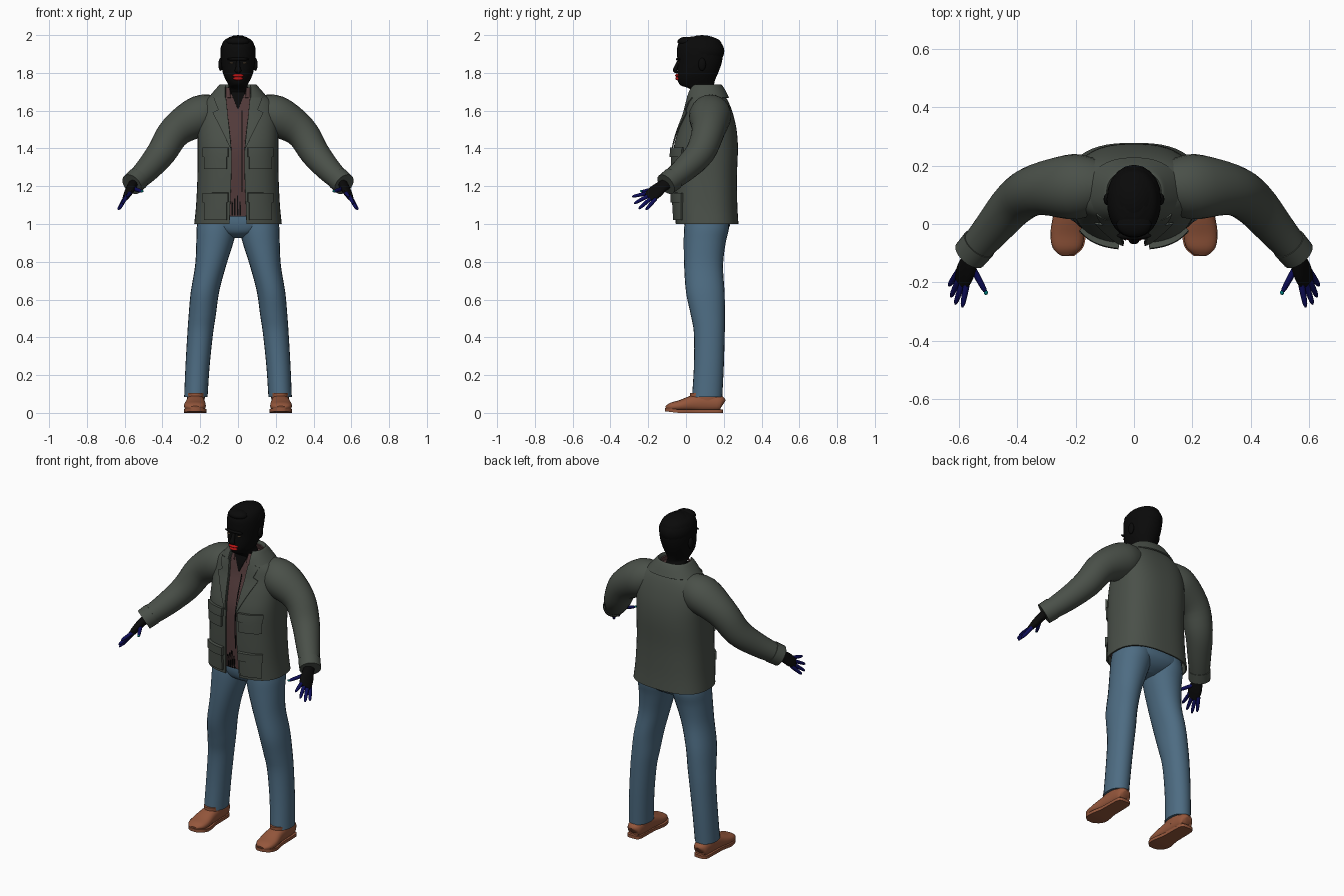
import bpy, bmesh, math
from mathutils import Vector

if "Cube" in bpy.data.objects:
    bpy.data.objects.remove(bpy.data.objects["Cube"])


def material(name, *rgb):
    m = bpy.data.materials.new(name)
    m.use_nodes = True
    m.diffuse_color = (*rgb, 1)
    bsdf = m.node_tree.nodes["Principled BSDF"]
    bsdf.inputs["Base Color"].default_value = (*rgb, 1)
    return m


JACKET = material("jacket_grey_green", .068, .08, .066)
JEANS = material("denim_blue", .075, .15, .225)
LEATHER = material("brown_leather", .3, .095, .045)
SHIRT = material("maroon_shirt", .085, .043, .043)
BLACK = material("black", .003, .003, .003)
RED = material("lip_red", .5, .008, .008)
NAVY = material("finger_navy", .004, .004, .1)
TEAL = material("nail_teal", 0, .2, .2)
TAN = material("eye_tan", .3, .2, .12)


def finish(name, bm, mat, thick=0.0):
    bmesh.ops.recalc_face_normals(bm, faces=bm.faces)
    if thick:
        bmesh.ops.solidify(bm, geom=bm.faces[:], thickness=thick)
        bmesh.ops.recalc_face_normals(bm, faces=bm.faces)
    me = bpy.data.meshes.new(name)
    bm.to_mesh(me)
    bm.free()
    me.materials.append(mat)
    me.shade_smooth()
    me.set_sharp_from_angle(angle=math.radians(45))
    ob = bpy.data.objects.new(name, me)
    bpy.context.collection.objects.link(ob)
    return ob


def spline(rows, k=4):
    """Catmull-Rom interpolation between rows of numbers."""
    out = []
    for i in range(len(rows) - 1):
        a, b, c, d = (rows[min(max(i + j, 0), len(rows) - 1)] for j in (-1, 0, 1, 2))
        for s in range(k):
            t = s / k
            out.append([q + t / 2 * (r - p + t * (2 * p - 5 * q + 4 * r - e + t * (3 * (q - r) + e - p)))
                        for p, q, r, e in zip(a, b, c, d)])
    return out + [list(rows[-1])]


def loft(name, rings, mat, closed=True, thick=0.0):
    bm = bmesh.new()
    vs = [[bm.verts.new(p) for p in ring] for ring in rings]
    n = len(vs[0])
    for a, b in zip(vs, vs[1:]):
        for i in range(n if closed else n - 1):
            j = (i + 1) % n
            bm.faces.new((a[i], a[j], b[j], b[i]))
    if closed and not thick:
        bm.faces.new(vs[0])
        bm.faces.new(vs[-1])
    return finish(name, bm, mat, thick)


def power(v, p):
    return math.copysign(abs(v) ** (2 / p), v)


def level_ring(z, cx, rx, yf, yb, gap=0.0, p=2.4, n=32):
    """Horizontal rounded ring, left open at the front when gap is set."""
    t0 = math.asin((gap / rx) ** (p / 2)) if gap else 0
    steps = n if gap else n - 1
    ring = []
    for i in range(n):
        t = t0 + (2 * math.pi - 2 * t0) * i / (steps if not gap else n - 1) if gap else 2 * math.pi * i / n
        ring.append((cx + rx * power(math.sin(t), p),
                     (yf + yb) / 2 - (yb - yf) / 2 * power(math.cos(t), p), z))
    return ring


def tube(name, rows, mat, ref=(0, 0, 1), s=1, n=16, p=2.0, k=4):
    """Tube along rows of x, y, z, radius along ref, radius across."""
    rows = spline(rows, k)
    pts = [Vector(r[:3]) for r in rows]
    rings = []
    for i, r in enumerate(rows):
        d = (pts[min(i + 1, len(pts) - 1)] - pts[max(i - 1, 0)]).normalized()
        a = (Vector(ref) - d * d.dot(Vector(ref))).normalized()
        b = d.cross(a)
        ring = []
        for j in range(n):
            t = 2 * math.pi * j / n
            q = pts[i] + a * r[3] * power(math.cos(t), p) + b * r[4] * power(math.sin(t), p)
            ring.append((q.x * s, q.y, q.z))
        rings.append(ring)
    return loft(name, rings, mat)


def ball(name, loc, size, mat):
    bm = bmesh.new()
    bmesh.ops.create_uvsphere(bm, u_segments=20, v_segments=12, radius=1)
    for v in bm.verts:
        v.co = Vector(loc) + Vector(a * b for a, b in zip(v.co, size))
    return finish(name, bm, mat)


# Jacket body: z, half width, front, back, half opening
TORSO = spline([(1.0, .232, -.055, .278, .045), (1.1, .222, -.062, .272, .042),
                (1.25, .215, -.068, .27, .036), (1.4, .214, -.066, .275, .036),
                (1.5, .214, -.04, .268, .045), (1.58, .21, -.01, .25, .055),
                (1.64, .19, .005, .228, .062), (1.68, .145, .015, .205, .066),
                (1.715, .098, .03, .18, .066)])
loft("jacket_body", [level_ring(z, 0, rx, f, b, g, 2.6, 48) for z, rx, f, b, g in TORSO],
     JACKET, False, .008)


def front(x, z):
    """Front surface of the jacket at x and z."""
    for a, b in zip(TORSO, TORSO[1:]):
        if a[0] <= z <= b[0]:
            t = (z - a[0]) / (b[0] - a[0])
            rx, f, k = (a[i] + t * (b[i] - a[i]) for i in (1, 2, 3))
            return (f + k) / 2 - (k - f) / 2 * max(0, 1 - (abs(x) / rx) ** 2.6) ** (1 / 2.6)


def patch(name, rows, lift, thick, mat, s=1):
    """Plate laid on the chest from rows of z, x start, x end."""
    rings = []
    for i in range(len(rows) - 1):
        for t in (0, .25, .5, .75, 1)[(i > 0):]:
            z, a, b = (u + t * (v - u) for u, v in zip(rows[i], rows[i + 1]))
            xs = [a + (b - a) * j / 8 for j in range(9)]
            rings.append([(s * x, front(x, z) - lift, z) for x in xs])
    return loft(name, rings, mat, False, thick)


# Shirt, neck opening and placket
loft("shirt", [level_ring(z, 0, rx - .018, f + .014, b - .018, p=2.6)
               for z, rx, f, b, g in TORSO if 1.04 < z < 1.69], SHIRT)
patch("open_neck", [(1.61, -.002, .002), (1.70, -.04, .04)], -.008, .004, BLACK)
patch("placket_line", [(1.17, .018, .023), (1.6, .018, .023)], -.01, .003, BLACK)
for i in range(4):
    x = -.034 + i * .014
    patch(f"shirt_hem_slit_{i}", [(1.045, x, x + .008), (1.12 + .015 * (i % 3), x, x + .006)], -.01, .003, BLACK)
loft("shirt_collar", [level_ring(1.67, 0, .105, .015, .19, .04),
                      level_ring(1.722, 0, .082, .03, .172, .045)], SHIRT, False, .006)

# Folded jacket collar
COLLAR = spline([(1.705, .086, .03, .172, .062), (1.738, .094, .03, .184, .066),
                 (1.715, .118, .01, .205, .068), (1.67, .156, -.004, .228, .07)])
loft("jacket_collar", [level_ring(z, 0, rx, f, b, g, 2.3, 40) for z, rx, f, b, g in COLLAR],
     JACKET, False, .008)

# Trousers seat
SEAT = spline([(.925, .04, .06, .15), (.95, .12, .01, .2), (.99, .2, -.008, .232),
               (1.04, .208, -.01, .235), (1.1, .2, 0, .23)])
loft("trouser_seat", [level_ring(z, 0, rx, f, b) for z, rx, f, b in SEAT], JEANS)

LEG = spline([(.085, .223, .062, .032, .192), (.25, .214, .064, .042, .2), (.42, .2, .068, .042, .205),
              (.52, .189, .072, .025, .206), (.64, .175, .075, .0, .204), (.78, .145, .082, -.01, .196),
              (.9, .123, .098, -.012, .21), (.98, .113, .106, -.01, .228), (1.05, .105, .103, 0, .225)])
ARM = [(.1, .135, 1.595, .08, .085), (.2, .128, 1.573, .112, .108), (.33, .118, 1.492, .088, .088),
       (.405, .075, 1.378, .078, .078), (.48, -.01, 1.288, .066, .066), (.556, -.1, 1.215, .054, .054)]
FINGERS = {"index": ((.571, -.195, 1.165), (.588, -.285, 1.145)),
           "middle": ((.585, -.195, 1.152), (.612, -.275, 1.108)),
           "ring": ((.597, -.184, 1.138), (.627, -.25, 1.08)),
           "little": ((.605, -.168, 1.126), (.634, -.212, 1.075)),
           "thumb": ((.545, -.165, 1.185), (.507, -.235, 1.172))}

for s, side in ((1, "left"), (-1, "right")):
    # Trouser leg and shoe
    loft(side + "_trouser_leg", [level_ring(z, s * cx, rx, f, b, p=2.1, n=24) for z, cx, rx, f, b in LEG], JEANS)
    tube(side + "_shoe", [(.224, .196, .045, .02, .02), (.224, .18, .05, .042, .042), (.224, .1, .054, .047, .05),
                          (.225, .04, .05, .05, .044), (.228, -.03, .038, .058, .03), (.229, -.08, .032, .05, .022),
                          (.228, -.106, .028, .024, .008)], LEATHER, (1, 0, 0), s, 20, 2.4)
    sole = [(y, w) for y, w in spline([(.197, .02), (.18, .042), (.1, .046), (.04, .048), (-.03, .06),
                                       (-.08, .052), (-.11, .02)])]
    loft(side + "_sole", [[(s * (.226 + w * a), y, z + max(0, -.04 - y) * .12)
                           for a, z in ((-1, 0), (1, 0), (1, .018), (-1, .018))] for y, w in sole], LEATHER)
    loft(side + "_heel_tongue", [level_ring(z, s * .223, r, .02, .186) for z, r in ((.05, .046), (.105, .048))], LEATHER)

    # Sleeve and cuff
    tube(side + "_sleeve", ARM, JACKET, (0, 1, 0), s, 24)
    tube(side + "_cuff", [(.53, -.068, 1.24, .062, .062), (.562, -.106, 1.21, .06, .06)], JACKET, (0, 1, 0), s, 24, k=1)

    # Hand
    tube(side + "_palm", [(.545, -.08, 1.225, .03, .026), (.562, -.125, 1.2, .034, .024),
                          (.578, -.165, 1.168, .042, .021), (.592, -.2, 1.14, .036, .013)],
         BLACK, (.04, .04, -.045), s)
    for f, (a, b) in FINGERS.items():
        a, b = Vector(a), Vector(b)
        tube(f"{side}_{f}_finger", [(*a.lerp(b, t), r, r) for t, r in
                                    ((-.15, .011), (.4, .0105), (.85, .008), (1, .003))], NAVY, (1, 0, 0), s, 10)
    tip = FINGERS["thumb"][1]
    ball(side + "_thumb_nail", (s * tip[0], tip[1], tip[2] + .002), (.007, .008, .006), TEAL)

    # Lapel, pockets and flaps
    patch(side + "_lapel", [(1.4, .036, .04), (1.5, .046, .088), (1.59, .056, .135), (1.605, .057, .105),
                            (1.67, .064, .13)], .01, .006, JACKET, s)
    for label, low, high in (("chest", 1.29, 1.39), ("hip", 1.02, 1.15)):
        patch(f"{side}_{label}_pocket", [(low, .06, .18), (high, .06, .18)], .013, .014, JACKET, s)
        patch(f"{side}_{label}_flap", [(high - .035, .053, .187), (high + .015, .053, .187)], .02, .02, JACKET, s)

    # Ear and eye
    ball(side + "_ear", (s * .092, .085, 1.845), (.012, .02, .034), BLACK)
    ball(side + "_eye", (s * .036, -.04, 1.852), (.011, .005, .003), TAN)

# Head and neck
HEAD = spline([(1.62, .062, .045, .165), (1.69, .058, .035, .155), (1.718, .054, .015, .15),
               (1.735, .05, -.03, .148), (1.765, .066, -.045, .155), (1.8, .08, -.046, .17),
               (1.85, .089, -.044, .188), (1.9, .092, -.047, .196), (1.945, .087, -.044, .192),
               (1.975, .07, -.022, .175), (1.992, .035, .025, .135)])
loft("head", [level_ring(z, 0, rx, f, b, p=2.1) for z, rx, f, b in HEAD], BLACK)
ball("hair", (0, .085, 1.915), (.094, .118, .085), BLACK)
ball("hair_fringe", (0, .0, 1.965), (.06, .045, .026), BLACK)
tube("nose", [(0, -.038, 1.865, .009, .007), (0, -.052, 1.83, .012, .011), (0, -.058, 1.812, .018, .011),
              (0, -.045, 1.802, .012, .006)], BLACK, (1, 0, 0))
ball("brow", (0, -.04, 1.873), (.06, .013, .009), BLACK)

# Lips
ball("upper_lip", (0, -.044, 1.786), (.031, .014, .009), RED)
ball("lower_lip", (0, -.043, 1.77), (.026, .014, .01), RED)
